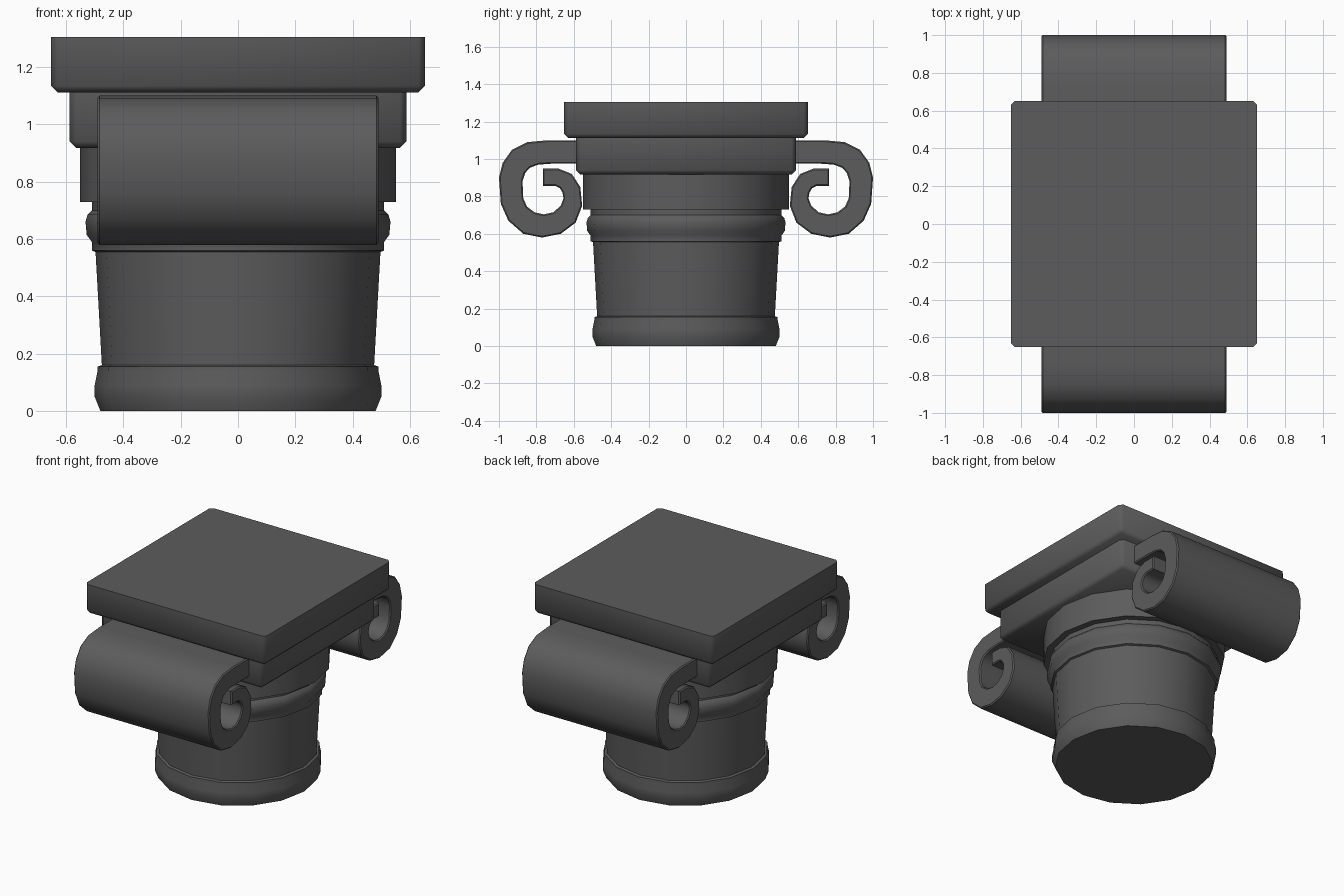
import bpy, bmesh, math

if "Cube" in bpy.data.objects:
    bpy.data.objects.remove(bpy.data.objects["Cube"])

stone = bpy.data.materials.new("dark_stone")
stone.diffuse_color = (0.107, 0.107, 0.107, 1)
stone.use_nodes = True
stone.node_tree.nodes["Principled BSDF"].inputs["Base Color"].default_value = stone.diffuse_color


def finish(name, bm, angle):
    bmesh.ops.recalc_face_normals(bm, faces=bm.faces)
    me = bpy.data.meshes.new(name)
    bm.to_mesh(me)
    bm.free()
    me.materials.append(stone)
    ob = bpy.data.objects.new(name, me)
    bpy.context.collection.objects.link(ob)
    bpy.ops.object.select_all(action='DESELECT')
    ob.select_set(True)
    bpy.context.view_layer.objects.active = ob
    bpy.ops.object.shade_smooth_by_angle(angle=math.radians(angle))
    return ob


def lathe(name, profile, sides=16):
    bm = bmesh.new()
    rings = []
    for r, z in profile:
        rings.append([bm.verts.new((r * math.cos(2 * math.pi * i / sides),
                                    r * math.sin(2 * math.pi * i / sides), z))
                      for i in range(sides)])
    for a, b in zip(rings, rings[1:]):
        for i in range(sides):
            j = (i + 1) % sides
            bm.faces.new((a[i], a[j], b[j], b[i]))
    bm.faces.new(rings[0])
    bm.faces.new(rings[-1])
    return finish(name, bm, 40)


def slab(name, half, z0, z1, bevel):
    # Square slab with softened corners and underside, crisp top edge
    bm = bmesh.new()
    bmesh.ops.create_cube(bm, size=1)
    for v in bm.verts:
        v.co = (v.co.x * 2 * half, v.co.y * 2 * half, z0 if v.co.z < 0 else z1)
    edges = [e for e in bm.edges if min(v.co.z for v in e.verts) < z1 - 1e-4]
    bmesh.ops.bevel(bm, geom=edges, offset=bevel, segments=1, affect='EDGES')
    return finish(name, bm, 60)


def scroll(name, side):
    # Curled ribbon: outer and inner outlines in (y, z), extruded along x
    outer = [(0.55, 1.10), (0.74, 1.10), (0.85, 1.09), (0.93, 1.05), (0.98, 0.98),
             (1.0, 0.90), (0.99, 0.76), (0.95, 0.67), (0.87, 0.60), (0.77, 0.58),
             (0.67, 0.60), (0.59, 0.66), (0.555, 0.75), (0.565, 0.85), (0.61, 0.92),
             (0.68, 0.948), (0.765, 0.948)]
    inner = [(0.55, 0.975), (0.72, 0.975), (0.79, 0.97), (0.835, 0.953), (0.86, 0.925),
             (0.874, 0.88), (0.87, 0.79), (0.85, 0.745), (0.81, 0.715), (0.76, 0.704),
             (0.71, 0.715), (0.67, 0.75), (0.655, 0.79), (0.66, 0.82), (0.675, 0.845),
             (0.70, 0.857), (0.765, 0.857)]
    bm = bmesh.new()

    def row(points, x):
        return [bm.verts.new((x, side * y, z)) for y, z in points]

    w = 0.49
    ol, orr, il, ir = row(outer, -w), row(outer, w), row(inner, -w), row(inner, w)
    for a, b in ((ol, orr), (orr, ir), (ir, il), (il, ol)):
        for k in range(len(outer) - 1):
            bm.faces.new((a[k], b[k], b[k + 1], a[k + 1]))
    for k in (0, -1):
        bm.faces.new((ol[k], orr[k], ir[k], il[k]))
    # Fine chamfer along the ribbon's side rims
    bmesh.ops.recalc_face_normals(bm, faces=bm.faces)
    bm.normal_update()
    rims = [e for e in bm.edges
            if e.verts[0].co.x * e.verts[1].co.x > 0 and e.calc_face_angle(0) > 1.2]
    bmesh.ops.bevel(bm, geom=rims, offset=0.007, segments=1, affect='EDGES')
    return finish(name, bm, 40)


# Shaft with base ring and neck ring
lathe("shaft", [(0.48, 0), (0.50, 0.05), (0.50, 0.09), (0.49, 0.14), (0.49, 0.155),
                (0.475, 0.16), (0.497, 0.555), (0.51, 0.56), (0.51, 0.59),
                (0.528, 0.615), (0.532, 0.66), (0.525, 0.685), (0.51, 0.70), (0.51, 0.74)])
# Collar
lathe("collar", [(0.552, 0.73), (0.552, 0.917)])
# Stacked square slabs
slab("lower_slab", 0.587, 0.918, 1.115, 0.022)
slab("top_slab", 0.652, 1.112, 1.305, 0.022)
# Scrolls front and back
scroll("front_scroll", -1)
scroll("back_scroll", 1)
